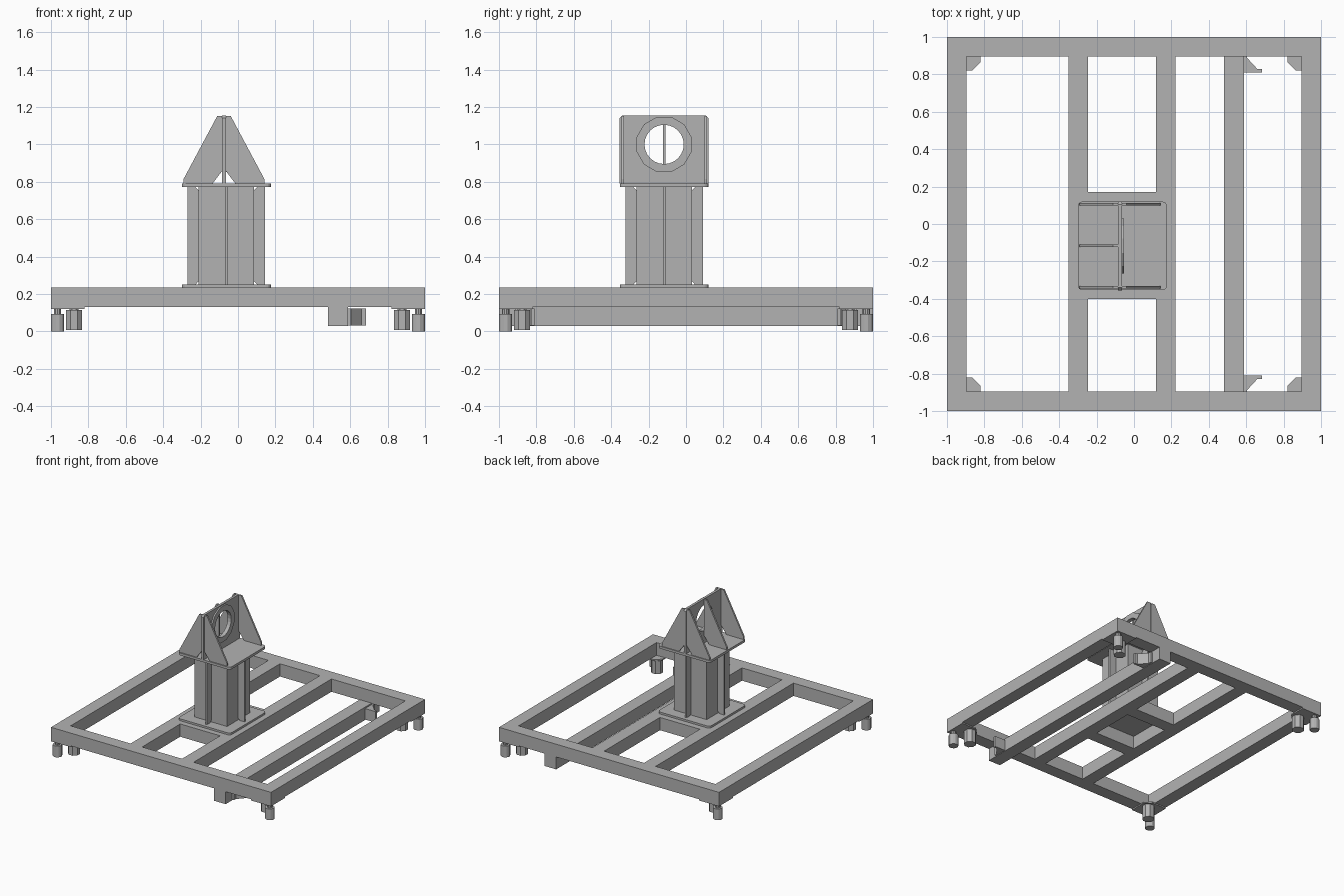
import bpy, bmesh, math
from mathutils import Matrix

if "Cube" in bpy.data.objects:
    bpy.data.objects.remove(bpy.data.objects["Cube"], do_unlink=True)

steel = bpy.data.materials.new("grey_steel")
steel.use_nodes = True
GREY = (0.45, 0.45, 0.45, 1)
steel.diffuse_color = GREY
steel.node_tree.nodes["Principled BSDF"].inputs["Base Color"].default_value = GREY


def finish(name, bm):
    bmesh.ops.recalc_face_normals(bm, faces=bm.faces)
    mesh = bpy.data.meshes.new(name)
    bm.to_mesh(mesh)
    bm.free()
    mesh.materials.append(steel)
    obj = bpy.data.objects.new(name, mesh)
    bpy.context.collection.objects.link(obj)
    return obj


def box(name, x, y, z):
    bm = bmesh.new()
    bmesh.ops.create_cube(bm, size=1)
    for v in bm.verts:
        v.co = [(a + b) / 2 + c * (b - a) for (a, b), c in zip((x, y, z), v.co)]
    return finish(name, bm)


def prism(name, points, low, high, place):
    """Extrude a 2D outline; place(u, v, w) maps it into the model."""
    bm = bmesh.new()
    base = bm.faces.new([bm.verts.new(place(u, v, low)) for u, v in points])
    out = bmesh.ops.extrude_face_region(bm, geom=[base])
    for v in out["geom"]:
        if isinstance(v, bmesh.types.BMVert):
            v.co += place(0, 0, high) - place(0, 0, low)
    return finish(name, bm)


from mathutils import Vector
flat = lambda u, v, w: Vector((u, v, w))        # outline in x-y
side = lambda u, v, w: Vector((u, w, v))        # outline in x-z
end = lambda u, v, w: Vector((w, u, v))         # outline in y-z


def cylinder(name, x, y, z, radius, sides):
    ring = [(x + radius * math.cos((i + .5) * math.tau / sides),
             y + radius * math.sin((i + .5) * math.tau / sides)) for i in range(sides)]
    return prism(name, ring, z[0], z[1], flat)


def rounded(cx, cy, hx, hy, r):
    pts = []
    for k, (sx, sy) in enumerate(((1, 1), (-1, 1), (-1, -1), (1, -1))):
        for i in range(5):
            a = math.radians(90 * k + 22.5 * i)
            pts.append((cx + sx * (hx - r) + r * math.cos(a),
                        cy + sy * (hy - r) + r * math.sin(a)))
    return pts


# Base frame of square beams
W, IN = 0.105, 0.895
LEVEL = (0.13, 0.235)
for s, a, b in ((-1, "front", "right"), (1, "back", "left")):
    span = tuple(sorted((s, s * IN)))
    box(a + "_beam", (-1, 1), span, LEVEL)
    box(b + "_beam", span, (-IN, IN), LEVEL)
for name, x0 in (("right_inner_beam", -0.35), ("left_inner_beam", 0.118)):
    box(name, (x0, x0 + W), (-IN, IN), LEVEL)
for name, y0 in (("front_cross_beam", -0.4), ("back_cross_beam", 0.065)):
    box(name, (-0.245, 0.118), (y0, y0 + W), LEVEL)
box("lower_beam", (0.48, 0.588), (-1, 1), (0.028, 0.134))

# Corner plates, feet and inner stops
for sx, a in ((-1, "right"), (1, "left")):
    for sy, b in ((-1, "front"), (1, "back")):
        tag = b + "_" + a
        outline = [(1, 1), (.82, 1), (.82, .865), (.865, .82), (1, .82)]
        prism(tag + "_corner_plate", [(sx * u, sy * v) for u, v in outline],
              0.12, 0.131, flat)
        cylinder(tag + "_foot", sx * .965, sy * .965, (0, .092), .036, 12)
        cylinder(tag + "_foot_stem", sx * .965, sy * .965, (.09, .121), .02, 10)
        cylinder(tag + "_stop", sx * .877, sy * .877, (.008, .115), .047, 8)
        cylinder(tag + "_stop_stem", sx * .877, sy * .877, (.11, .121), .025, 8)

# Angled brackets beside the lower beam
for s, b in ((-1, "front"), (1, "back")):
    outline = [(.588, .81), (.685, .81), (.685, .828), (.66, .828),
               (.603, .89), (.603, .915), (.588, .915)]
    prism(b + "_bracket", [(u, s * v) for u, v in outline], .032, .122, flat)

# Column with end plates and one fin on each face
CX, CY = -0.062, -0.117
for name, z in (("column_foot_plate", (.235, .251)), ("column_top_plate", (.772, .792))):
    prism(name, rounded(CX, CY, .238, .237, .025), z[0], z[1], flat)
box("column", (CX - .148, CX + .148), (CY - .148, CY + .148), (.251, .772))
FIN = [(.147, .27), (.165, .251), (.207, .251), (.207, .772), (.165, .772), (.147, .753)]
for s, a, b in ((-1, "right", "front"), (1, "left", "back")):
    prism(a + "_fin", [(CX + s * u, z) for u, z in FIN], CY - .007, CY + .007, side)
    prism(b + "_fin", [(CY + s * u, z) for u, z in FIN], CX - .007, CX + .007, end)

# Upright bearing plate and boss, with a round hole through both
X0, X1, HZ = -0.085, -0.065, 1.0
upright = prism("bearing_plate",
                [(-.355, .792), (.12, .792), (.12, 1.14), (.105, 1.155),
                 (-.34, 1.155), (-.355, 1.14)], X0, X1, end)
ring = [(CY + .152 * math.cos((i + .5) * math.tau / 12),
         HZ + .152 * math.sin((i + .5) * math.tau / 12)) for i in range(12)]
boss = prism("bearing_boss", ring, X1 - .002, X1 + .012, end)
hole = [(CY + .105 * math.cos(i * math.tau / 24),
         HZ + .105 * math.sin(i * math.tau / 24)) for i in range(24)]
cutter = prism("hole_cutter", hole, X0 - .01, X1 + .05, end)
for obj in (upright, boss):
    cut = obj.modifiers.new("hole", "BOOLEAN")
    cut.operation, cut.object, cut.solver = "DIFFERENCE", cutter, "EXACT"
depsgraph = bpy.context.evaluated_depsgraph_get()
for obj in (upright, boss):
    result = bpy.data.meshes.new_from_object(obj.evaluated_get(depsgraph))
    obj.modifiers.clear()
    obj.data = result
bpy.data.objects.remove(cutter, do_unlink=True)

# Triangular gussets on both sides of the upright
GUSSET = [(.06, .792), (.216, .792), (.216, .815), (.036, 1.152), (.01, 1.152), (.01, .858)]
MID = (X0 + X1) / 2
for name, y in (("front", -.338), ("middle", CY), ("back", .106)):
    for s, a in ((-1, "right"), (1, "left")):
        if name == "middle" and s == 1:
            continue
        prism(f"{name}_{a}_gusset", [(MID + s * u, z) for u, z in GUSSET],
              y - .007, y + .007, side)
